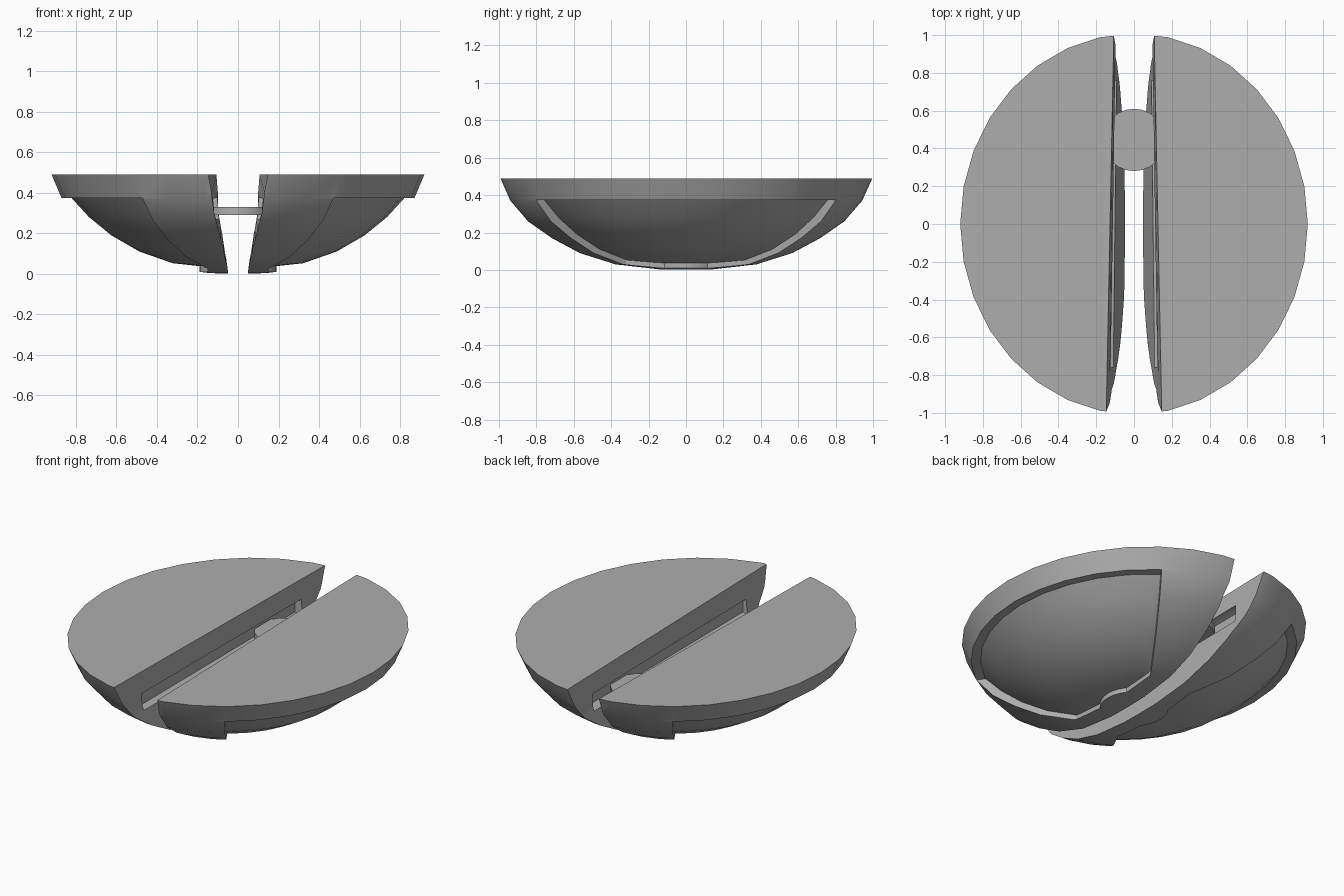
import bpy, bmesh, math

if "Cube" in bpy.data.objects:
    bpy.data.objects.remove(bpy.data.objects["Cube"])

SEGS, RX, RY = 32, 0.92, 1.008

grey = bpy.data.materials.new("mid grey")
grey.diffuse_color = (0.42, 0.42, 0.42, 1)
grey.use_nodes = True
grey.node_tree.nodes["Principled BSDF"].inputs["Base Color"].default_value = grey.diffuse_color


def make(name, verts, faces):
    """Mesh object with consistent outward normals."""
    bm = bmesh.new()
    vs = [bm.verts.new(v) for v in verts]
    for f in faces:
        bm.faces.new([vs[i] for i in f])
    bmesh.ops.recalc_face_normals(bm, faces=bm.faces)
    me = bpy.data.meshes.new(name)
    bm.to_mesh(me)
    bm.free()
    me.materials.append(grey)
    ob = bpy.data.objects.new(name, me)
    bpy.context.collection.objects.link(ob)
    return ob


def loft(name, a, b):
    """Closed solid between two matching polygons."""
    n = len(a)
    sides = [(i, (i + 1) % n, n + (i + 1) % n, n + i) for i in range(n)]
    return make(name, a + b, sides + [tuple(range(n)), tuple(range(n, 2 * n))])


def bowl(name, bottom, profile):
    """Elliptical lathe with a flat top."""
    verts = [(0, 0, bottom)]
    for r, z in profile:
        for k in range(SEGS):
            t = math.tau * k / SEGS
            verts.append((RX * r * math.cos(t), RY * r * math.sin(t), z))
    idx = lambda ring, k: 1 + ring * SEGS + k % SEGS
    faces = [(0, idx(0, k), idx(0, k + 1)) for k in range(SEGS)]
    for j in range(len(profile) - 1):
        faces += [(idx(j, k), idx(j, k + 1), idx(j + 1, k + 1), idx(j + 1, k))
                  for k in range(SEGS)]
    faces.append(tuple(idx(len(profile) - 1, k) for k in range(SEGS)))
    return make(name, verts, faces)


def disc(name, r, y, z0, z1, n=32):
    ring = [(r * math.cos(math.tau * k / n), y + r * math.sin(math.tau * k / n))
            for k in range(n)]
    return loft(name, [(*p, z0) for p in ring], [(*p, z1) for p in ring])


def boolean(ob, cutter, op):
    """Apply a boolean and throw the cutter away."""
    m = ob.modifiers.new("cut", 'BOOLEAN')
    m.object, m.operation, m.solver = cutter, op, 'EXACT'
    bpy.context.view_layer.objects.active = ob
    bpy.ops.object.modifier_apply(modifier=m.name)
    bpy.data.objects.remove(cutter)


def smooth(ob, deg):
    bpy.ops.object.select_all(action='DESELECT')
    ob.select_set(True)
    bpy.context.view_layer.objects.active = ob
    bpy.ops.object.shade_smooth_by_angle(angle=math.radians(deg))


# Outer bowl
half = bowl("shell_halves", 0, [(.15, .003), (.38, .03), (.57, .09), (.72, .17),
                                (.85, .26), (.945, .37), (1, .49)])

# Keep one side: leaning inner wall, gap a little wider at the front
wall = [(.04, -.05), (.048, 0), (.066, .1), (.09, .22), (.108, .3),
        (.115, .4), (.127, .49), (.14, .6), (1.2, .6), (1.2, -.05)]
section = lambda y: [(x - .02 * y * z / .49, y, z) for x, z in wall]
boolean(half, loft("side_cutter", section(-1.1), section(1.1)), 'INTERSECT')

# Long groove in the inner wall
groove = [(0, .27), (.11, .27), (.145, .285), (.145, .36), (.11, .375), (0, .375)]
boolean(half, loft("groove_cutter", [(x, -.76, z) for x, z in groove],
                   [(x, .76, z) for x, z in groove]), 'DIFFERENCE')

# Recessed outer panel: fan outline, leaving a floor and a round foot pad
fan = [(.15, -.32), (.47, -.8), (.8, -1.295), (1.2, -1.295),
       (1.2, 1.295), (.8, 1.295), (.47, .8), (.15, .32)]
recess = loft("panel_cutter", [(*p, -.2) for p in fan], [(*p, .373) for p in fan])
boolean(recess, bowl("panel_floor", .03, [(.15, .032), (.35, .052), (.53, .11),
                                          (.68, .19), (.8, .28), (.892, .373),
                                          (.95, .6)]), 'DIFFERENCE')
boolean(recess, disc("foot_pad", .19, 0, -.3, .5), 'DIFFERENCE')
boolean(half, recess, 'DIFFERENCE')

# Second half by mirroring
mirror = half.modifiers.new("mirror", 'MIRROR')
mirror.use_mirror_merge = False
bpy.context.view_layer.objects.active = half
bpy.ops.object.modifier_apply(modifier=mirror.name)
smooth(half, 28)

# Disc bridging the gap
bridge = disc("bridge_disc", .165, .445, .29, .33, 24)
smooth(bridge, 30)
